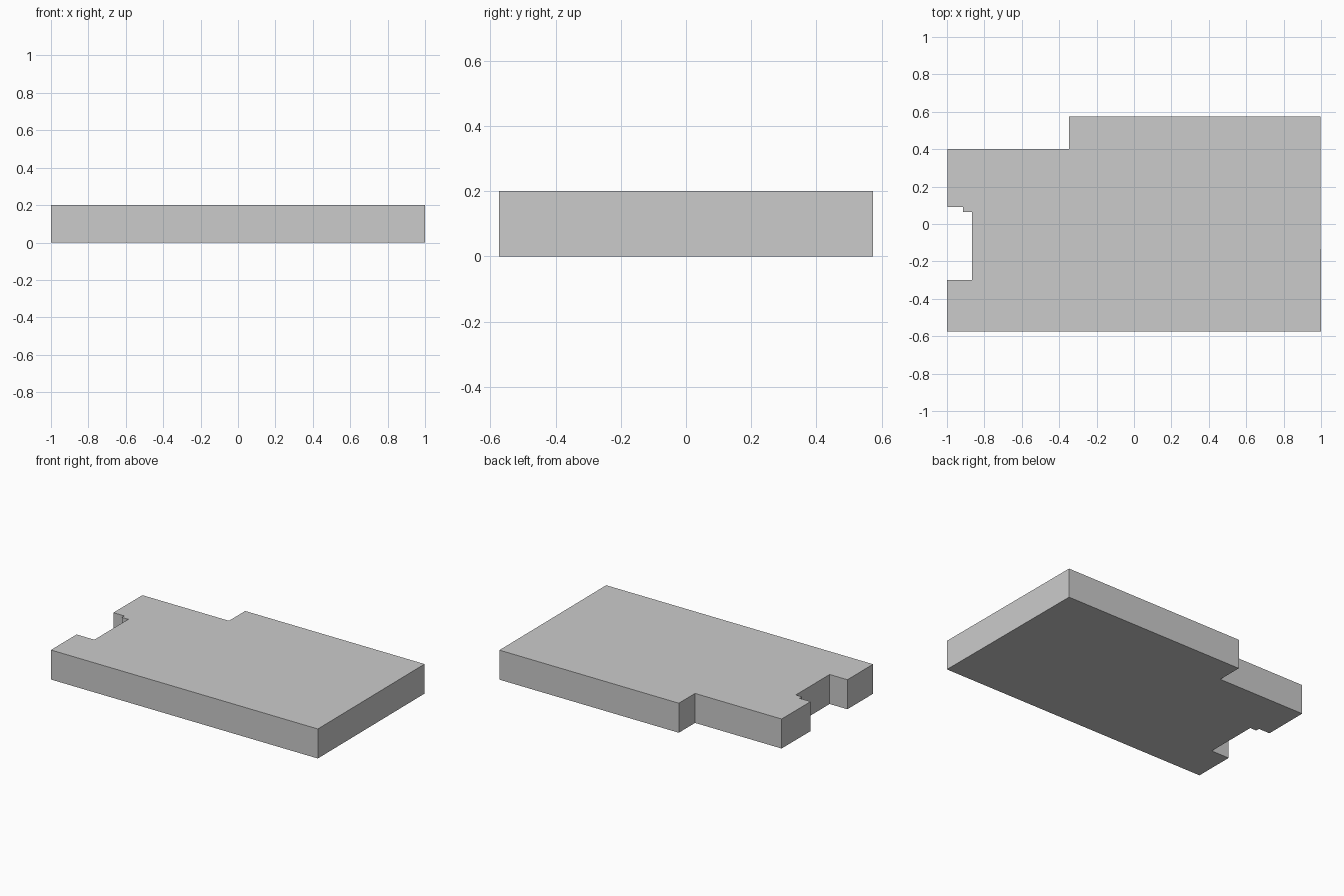
import bpy, bmesh

if "Cube" in bpy.data.objects:
    bpy.data.objects.remove(bpy.data.objects["Cube"])

HEIGHT = 0.2

# Plan outline, counter-clockwise from the front left corner
outline = [
    (-1.0, -0.574), (1.0, -0.574), (0.996, 0.574), (-0.348, 0.574),
    (-0.348, 0.40), (-0.996, 0.40),
    # stepped notch in the left side
    (-0.997, 0.09), (-0.914, 0.09), (-0.914, 0.064), (-0.867, 0.064),
    (-0.867, -0.299), (-1.0, -0.299),
]

# Extrude the outline into a flat slab
bm = bmesh.new()
base = bm.faces.new([bm.verts.new((x, y, 0)) for x, y in outline])
top = bmesh.ops.extrude_face_region(bm, geom=[base], use_keep_orig=True)
verts = [g for g in top["geom"] if isinstance(g, bmesh.types.BMVert)]
bmesh.ops.translate(bm, verts=verts, vec=(0, 0, HEIGHT))
bmesh.ops.recalc_face_normals(bm, faces=bm.faces[:])

mesh = bpy.data.meshes.new("notched_slab")
bm.to_mesh(mesh)
bm.free()
slab = bpy.data.objects.new("notched_slab", mesh)
bpy.context.collection.objects.link(slab)
